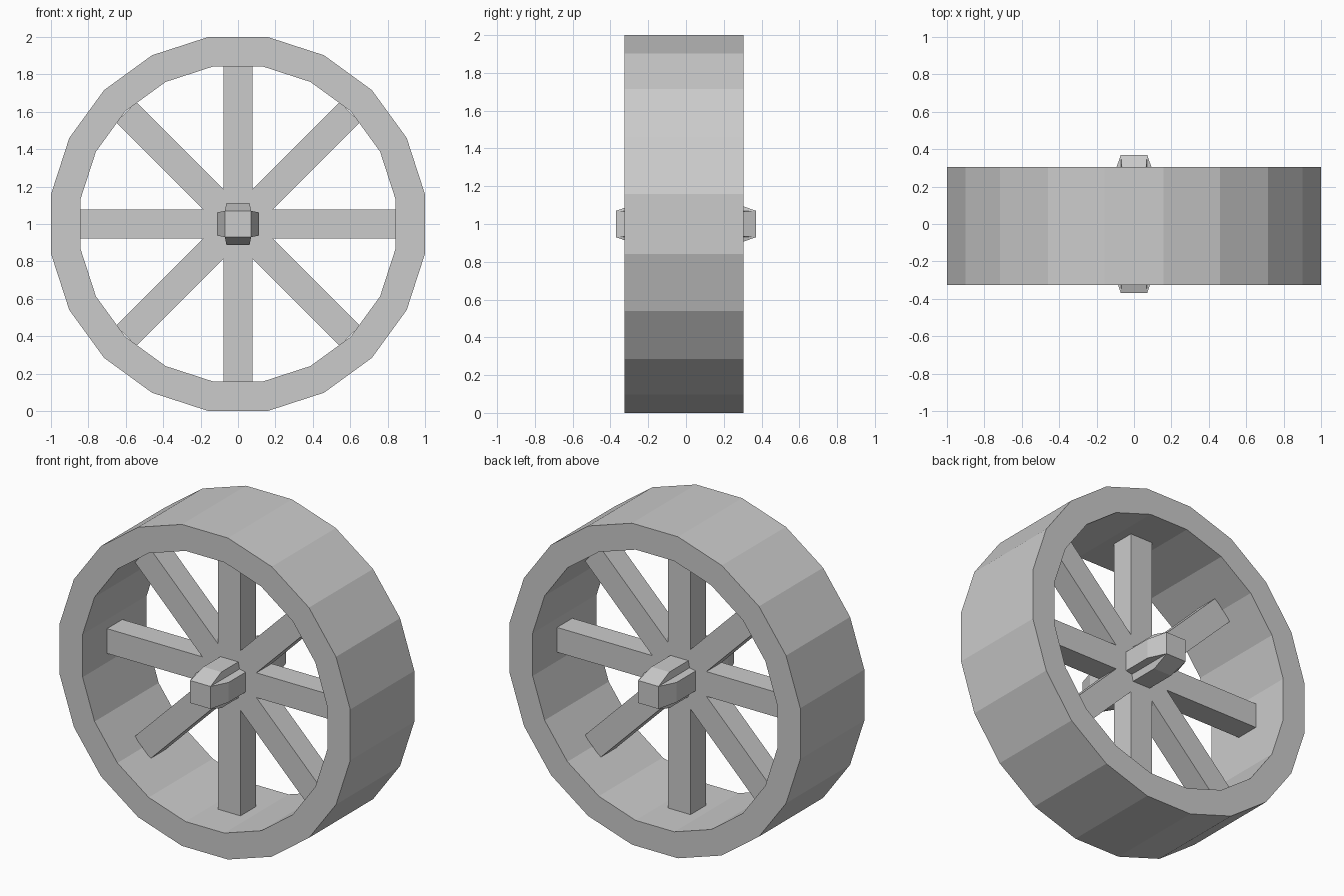
import bpy, bmesh
from math import pi, sin, cos
from mathutils import Matrix

cube = bpy.data.objects.get("Cube")
if cube:
    bpy.data.objects.remove(cube)

grey = bpy.data.materials.new("plain_grey")
grey.use_nodes = True
colour = (0.6, 0.6, 0.6, 1)
grey.diffuse_color = colour
grey.node_tree.nodes["Principled BSDF"].inputs["Base Color"].default_value = colour

AXIS = Matrix.Translation((0, 0, 1))   # wheel centre
MID_Y = -0.01                          # middle plane of rim and spokes


def finish(name, bm):
    bmesh.ops.recalc_face_normals(bm, faces=bm.faces)
    mesh = bpy.data.meshes.new(name)
    bm.to_mesh(mesh)
    bm.free()
    mesh.materials.append(grey)
    obj = bpy.data.objects.new(name, mesh)
    bpy.context.collection.objects.link(obj)
    obj.matrix_world = AXIS
    return obj


def block(name, size, centre, angle=0, reshape=None):
    """Box, optionally reshaped vertex by vertex, then turned about the axle."""
    bm = bmesh.new()
    bmesh.ops.create_cube(bm, size=1)
    for v in bm.verts:
        v.co = [c * s + o for c, s, o in zip(v.co, size, centre)]
        if reshape:
            reshape(v.co)
    bm.transform(Matrix.Rotation(angle, 4, 'Y'))
    return finish(name, bm)


# Rim: twenty-sided hollow band with flat top and bottom
SIDES = 20
OUTER, INNER, HALF = 1 / cos(pi / SIDES), 0.842 / cos(pi / SIDES), 0.315
bm = bmesh.new()
rings = []
for i in range(SIDES):
    a = 2 * pi * (i + 0.5) / SIDES
    rings.append([bm.verts.new((r * sin(a), MID_Y + y, r * cos(a)))
                  for r, y in ((OUTER, -HALF), (OUTER, HALF), (INNER, HALF), (INNER, -HALF))])
for i, ring in enumerate(rings):
    following = rings[(i + 1) % SIDES]
    for j in range(4):
        k = (j + 1) % 4
        bm.faces.new((ring[j], ring[k], following[k], following[j]))
finish("rim", bm)

# Spokes: eight square beams from the axle to the rim
for i in range(8):
    block(f"spoke_{i + 1}", (0.154, 0.15, 0.845), (0, MID_Y, 0.4225), i * pi / 4)

# Axle: square core with four flared cheeks
block("axle_core", (0.14, 0.74, 0.14), (0, 0, 0))


def flare(co):
    if co.z > 0.1:
        co.x *= 0.88
        co.y *= 0.68


for i in range(4):
    block(f"axle_cheek_{i + 1}", (0.14, 0.74, 0.042), (0, 0, 0.091), i * pi / 2, flare)
